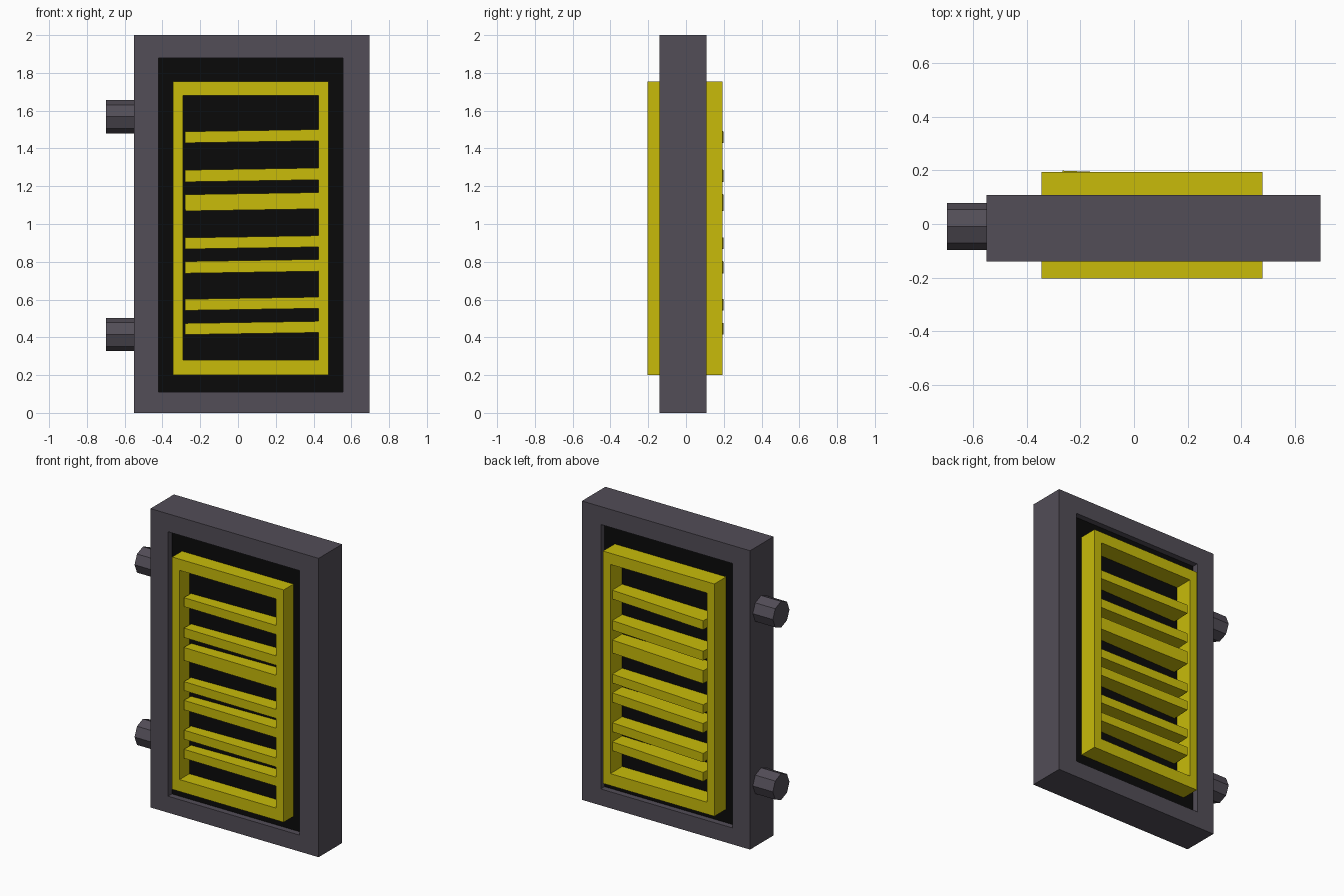
import bpy, bmesh, math
from mathutils import Matrix

if "Cube" in bpy.data.objects:
    bpy.data.objects.remove(bpy.data.objects["Cube"])


def material(name, rgb):
    m = bpy.data.materials.new(name)
    m.diffuse_color = (*rgb, 1)
    m.use_nodes = True
    m.node_tree.nodes["Principled BSDF"].inputs["Base Color"].default_value = m.diffuse_color
    return m


GREY = material("dark_metal", (0.085, 0.075, 0.095))
BLACK = material("black_panel", (0.003, 0.003, 0.003))
YELLOW = material("yellow_paint", (0.58, 0.50, 0.003))


def finish(bm, name, mat):
    bmesh.ops.recalc_face_normals(bm, faces=bm.faces)
    mesh = bpy.data.meshes.new(name)
    bm.to_mesh(mesh)
    bm.free()
    mesh.materials.append(mat)
    ob = bpy.data.objects.new(name, mesh)
    bpy.context.collection.objects.link(ob)
    return ob


def box(name, x, y, z, mat):
    """Box from (min, max) ranges, origin at its centre."""
    bm = bmesh.new()
    bmesh.ops.create_cube(bm, size=1)
    bmesh.ops.scale(bm, vec=(x[1] - x[0], y[1] - y[0], z[1] - z[0]), verts=bm.verts)
    ob = finish(bm, name, mat)
    ob.location = [(r[0] + r[1]) / 2 for r in (x, y, z)]
    return ob


def frame(name, outer, inner, y, mat):
    """Rectangular ring; outer and inner are (x0, x1, z0, z1)."""
    bm = bmesh.new()

    def loop(r, yy):
        return [bm.verts.new((px, yy, pz)) for px, pz in
                ((r[0], r[2]), (r[1], r[2]), (r[1], r[3]), (r[0], r[3]))]

    loops = [loop(outer, y[0]), loop(outer, y[1]), loop(inner, y[1]), loop(inner, y[0])]
    for k in range(4):
        a, b = loops[k], loops[(k + 1) % 4]
        for i in range(4):
            j = (i + 1) % 4
            bm.faces.new((a[i], a[j], b[j], b[i]))
    return finish(bm, name, mat)


# Outer frame and recessed panel
frame("outer_frame", (-0.55, 0.695, 0, 2), (-0.42, 0.555, 0.11, 1.88), (-0.14, 0.108), GREY)
box("door_panel", (-0.43, 0.565), (-0.10, 0.068), (0.10, 1.89), BLACK)

# Raised yellow border on both faces
frame("grille_border", (-0.345, 0.48, 0.20, 1.755), (-0.29, 0.425, 0.28, 1.68),
      (-0.203, 0.193), YELLOW)

# Slats, slightly crooked, reaching into the right border
slats = [(1.465, 0.06), (1.26, 0.063), (1.118, 0.087), (0.903, 0.06),
         (0.776, 0.063), (0.578, 0.06), (0.45, 0.06)]
for i, (z, h) in enumerate(slats):
    s = box(f"slat_{i + 1}", (-0.273, 0.45), (-0.187, 0.185), (z - h / 2, z + h / 2), YELLOW)
    s.rotation_euler = (0, math.radians(-0.9), math.radians(-2.2))

# Octagonal hinge pins on the left edge
for name, z in (("upper_hinge", 1.568), ("lower_hinge", 0.415)):
    bm = bmesh.new()
    bmesh.ops.create_cone(bm, cap_ends=True, segments=8, radius1=0.088, radius2=0.088,
                          depth=0.17, matrix=Matrix.Rotation(math.pi / 2, 4, 'Y'))
    pin = finish(bm, name, GREY)
    pin.location = (-0.613, -0.009, z)
